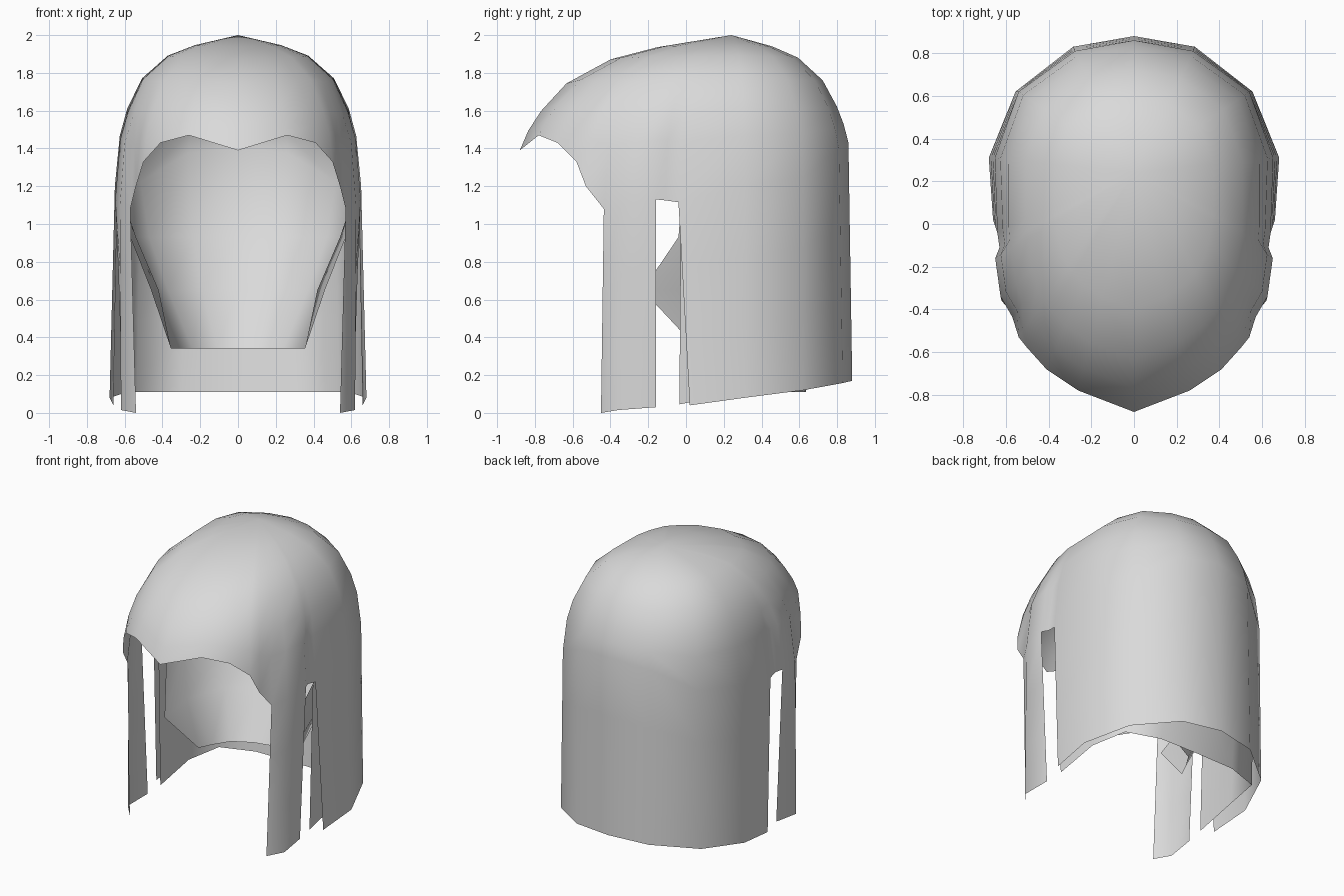
import bpy, bmesh

if "Cube" in bpy.data.objects:
    bpy.data.objects.remove(bpy.data.objects["Cube"])

mat = bpy.data.materials.new("light grey")
mat.diffuse_color = (0.7, 0.7, 0.7, 1)
mat.use_nodes = True
mat.node_tree.nodes["Principled BSDF"].inputs["Base Color"].default_value = mat.diffuse_color

CROWN = (0, 0.24, 2.0)
# dome profile: (share of radius, share of height)
DOME = [(1, 0), (0.96, 0.17), (0.9, 0.34), (0.78, 0.58), (0.57, 0.79), (0.35, 0.895), (0, 1)]
# dome rim around the right half, front to back: x, y, z, steepness, x used higher up
RIM = [(0, -.88, 1.39, 1, 0), (.26, -.78, 1.47, 1.08, .26), (.41, -.68, 1.43, 1, .41),
       (.50, -.58, 1.33, .8, .495), (.54, -.53, 1.2, .66, .54), (.57, -.435, 1.08, .57, .583),
       (.625, -.34, 1.1, .57, .612), (.65, -.16, 1.13, .57, .642), (.63, -.11, 1.125, .57, .647),
       (.64, -.04, 1.115, .57, .652), (.652, .31, 1.2, .62, .652), (.54, .62, 1.25, .68, .54),
       (.277, .81, 1.4, .95, .277), (0, .86, 1.43, 1, 0)]


def dome_column(p, scale=1.0, drop=0.0):
    """Points from the rim up to the crown."""
    x, y, e, power, x_high = p
    return [((x if t > .92 else x_high) * t * scale, CROWN[1] + (y - CROWN[1]) * t * scale,
             e + (2 - e) * f ** power - drop) for t, f in DOME]


def build(name, strips):
    """Skin each strip of neighbouring columns (bottom to top), then mirror it."""
    bm = bmesh.new()
    for cols in strips:
        grid = [[bm.verts.new(p) for p in c] for c in cols]
        for a, b in zip(grid, grid[1:]):
            for j in range(len(a) - 1):
                bm.faces.new((a[j], b[j], b[j + 1], a[j + 1]))
    bmesh.ops.remove_doubles(bm, verts=bm.verts, dist=0.0005)
    bmesh.ops.dissolve_degenerate(bm, edges=bm.edges, dist=0.0001)
    for f in bm.faces:
        f.smooth = True
    me = bpy.data.meshes.new(name)
    bm.to_mesh(me)
    bm.free()
    me.materials.append(mat)
    ob = bpy.data.objects.new(name, me)
    bpy.context.collection.objects.link(ob)
    m = ob.modifiers.new("mirror", 'MIRROR')
    m.use_clip = True
    return ob


def hang(ends, rims, steps=3):
    """Columns from hem points up to rim points."""
    return [[tuple(a + (b - a) * k / steps for a, b in zip(e, r)) for k in range(steps + 1)]
            for e, r in zip(ends, rims)]


rim = [p[:3] for p in RIM]

# outer hair: dome, side lock and back panel in one skin
lock = hang([(.54, -.45, 0), (.62, -.36, .015), (.602, -.16, .03)], rim[5:8])
back = hang([(.66, .02, .04), (.68, .31, .08), (.555, .62, .12), (.285, .83, .158),
             (0, .88, .17)], rim[9:])
build("outer_hair", [[dome_column(p) for p in RIM], lock, back])

# inner hair layer: front edge shows beside the lock, hem tucked in behind the back panel
lining = [dome_column(p, .955, .025) for p in RIM[9:]]
hem = [(.59, -.035, .045), (.585, .28, .11), (.535, .55, .11), (.30, .63, .11), (0, .635, .11)]
build("inner_hair", [hang(hem, [c[0] for c in lining])])

# nape layer: lines the dome, narrows towards the neck, pointed at the front
nape = [[(.355, .06, .34), (.42, -.23, .65), (.54, -.04, .93)],
        [(.31, .15, .34), (.46, .08, .65), (.57, .2, .93)],
        [(.24, .26, .34), (.37, .38, .65), (.47, .5, .93)],
        [(.11, .33, .34), (.19, .50, .65), (.24, .66, .93)],
        [(0, .355, .34), (0, .53, .65), (0, .7, .93)]]
build("nape_layer", [[n + d for n, d in zip(nape, lining)]])
